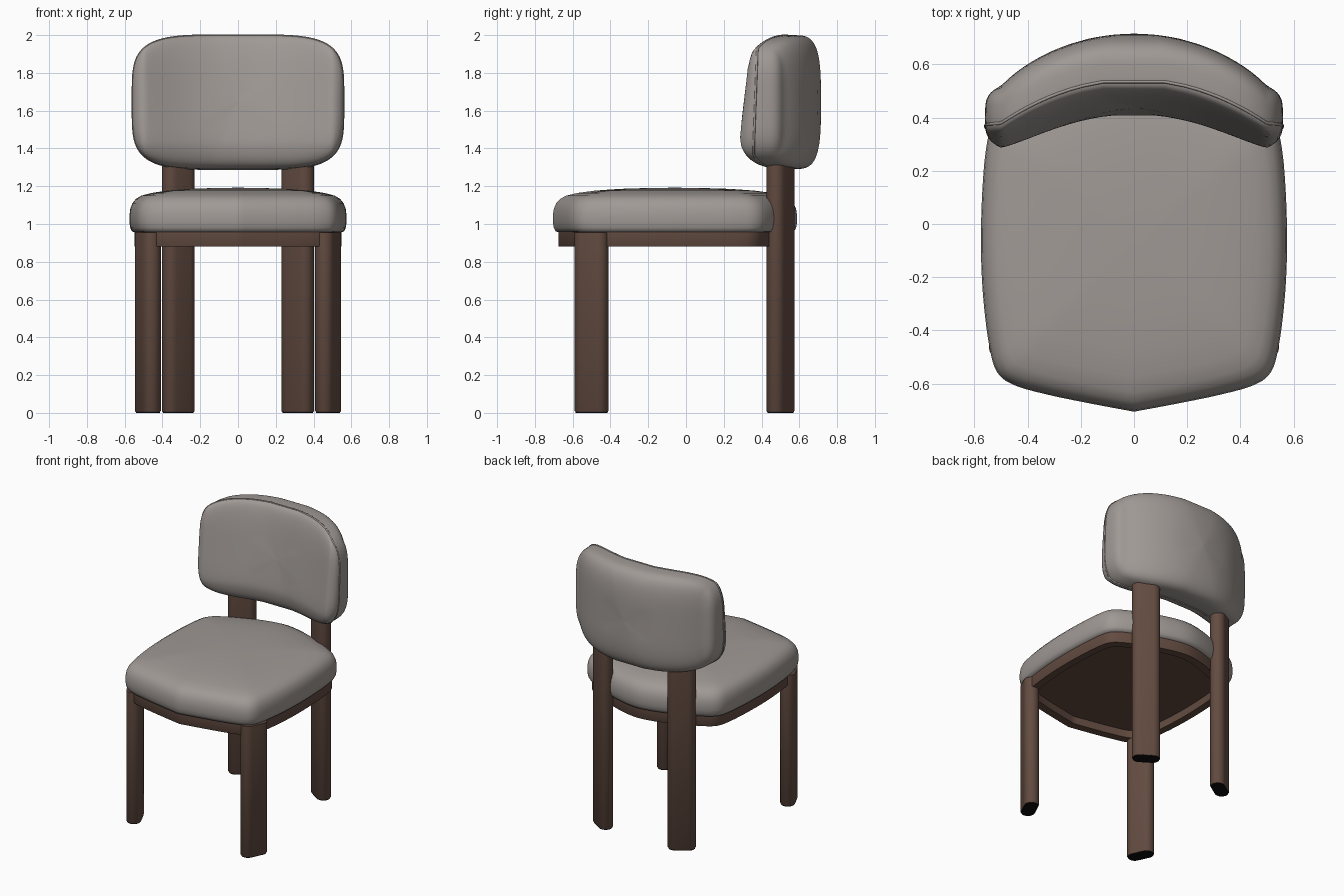
import bpy, bmesh, math
from mathutils import Vector

if "Cube" in bpy.data.objects:
    bpy.data.objects.remove(bpy.data.objects["Cube"])


def material(name, rgb):
    m = bpy.data.materials.new(name)
    m.diffuse_color = (*rgb, 1)
    m.use_nodes = True
    m.node_tree.nodes["Principled BSDF"].inputs["Base Color"].default_value = m.diffuse_color
    return m


FABRIC = material("warm grey fabric", (0.35, 0.32, 0.30))
WOOD = material("dark brown wood", (0.125, 0.072, 0.053))
BLACK = material("black foot pad", (0.004, 0.004, 0.004))


def loft(name, rings, mat, cyclic=False, angle=40):
    """Skin a list of equal-length point rings; ends are capped unless cyclic."""
    bm = bmesh.new()
    vs = [[bm.verts.new(p) for p in r] for r in rings]
    n = len(vs[0])
    pairs = list(zip(vs, vs[1:])) + ([(vs[-1], vs[0])] if cyclic else [])
    for a, b in pairs:
        for i in range(n):
            j = (i + 1) % n
            bm.faces.new((a[i], a[j], b[j], b[i]))
    if not cyclic:
        bm.faces.new(vs[0][::-1])
        bm.faces.new(vs[-1])
    bmesh.ops.remove_doubles(bm, verts=bm.verts, dist=1e-5)
    bmesh.ops.recalc_face_normals(bm, faces=bm.faces)
    me = bpy.data.meshes.new(name)
    bm.to_mesh(me)
    bm.free()
    ob = bpy.data.objects.new(name, me)
    bpy.context.collection.objects.link(ob)
    me.materials.append(mat)
    bpy.ops.object.select_all(action='DESELECT')
    ob.select_set(True)
    bpy.context.view_layer.objects.active = ob
    bpy.ops.object.shade_smooth_by_angle(angle=math.radians(angle))
    return ob


# Seat outline: right half from front point to back centre, smoothed and mirrored
HALF = [(0, -.705), (.16, -.675), (.32, -.642), (.45, -.605), (.515, -.555), (.545, -.45),
        (.567, -.27), (.575, -.08), (.57, .12), (.556, .28), (.53, .375), (.46, .435),
        (.32, .50), (.16, .56), (0, .588)]


def smooth_half(pts, sub=5):
    p = [Vector(q) for q in pts]
    p = [2 * p[0] - p[1]] + p + [Vector((-p[-2].x, p[-2].y))]
    out = []
    for a, b, c, d in zip(p, p[1:], p[2:], p[3:]):
        for k in range(sub):
            t = k / sub
            out.append(.5 * (2 * b + (c - a) * t + (2 * a - 5 * b + 4 * c - d) * t * t
                             + (3 * b - a - 3 * c + d) * t ** 3))
    return out + [p[-2]]


right = smooth_half(HALF)
OUTLINE = right + [Vector((-q.x, q.y)) for q in right[-2:0:-1]]
CY = -.06


def seat_ring(s, z):
    return [(q.x * s, CY + (q.y - CY) * s, z) for q in OUTLINE]


# Seat cushion
loft("seat_cushion", [seat_ring(s, z) for s, z in (
    (.94, .955), (.975, .96), (.992, .98), (1, 1.01), (1, 1.045), (.992, 1.08), (.972, 1.11),
    (.94, 1.133), (.89, 1.15), (.8, 1.164), (.65, 1.177), (.45, 1.186), (.2, 1.191),
    (.04, 1.192))], FABRIC, angle=60)

# Wooden apron ring and the panel inside it
loft("seat_frame", [seat_ring(.955, .885), seat_ring(.955, .965), seat_ring(.86, .965),
                    seat_ring(.86, .88), seat_ring(.95, .88)], WOOD, cyclic=True)
loft("seat_underside_panel", [seat_ring(.88, .935), seat_ring(.88, .962)], WOOD)


# Legs: oblong posts turned to follow the seat corners
def oblong(cx, cy, deg, z, length=.187, width=.1, inset=0, seg=12):
    a = math.radians(deg)
    r, h = width / 2 - inset, (length - width) / 2
    ring = []
    for end in (0, 1):
        for k in range(seg + 1):
            t = -math.pi / 2 + math.pi * (k / seg + end)
            x, y = (h if end == 0 else -h) + r * math.cos(t), r * math.sin(t)
            ring.append((cx + x * math.cos(a) - y * math.sin(a),
                         cy + x * math.sin(a) + y * math.cos(a), z))
    return ring


for side, label in ((1, "right"), (-1, "left")):
    for part, x, y, deg, top in (("front_leg", .477, -.5, 65, .955),
                                 ("back_leg", .316, .5, -33, 1.45)):
        place = (side * x, y, side * deg)
        loft(f"{part}_{label}", [oblong(*place, .005, inset=.004), oblong(*place, .01),
                                 oblong(*place, top)], WOOD)
        loft(f"{part}_pad_{label}", [oblong(*place, 0, inset=.005),
                                     oblong(*place, .005, inset=.005)], BLACK)


# Backrest: rounded pad bent around the sitter, thinner towards the top
def spow(v, e):
    return math.copysign(abs(v) ** e, v)


def back_point(s, w, phi):
    x = .56 * s * spow(math.cos(phi), .46)
    z = 1.645 + .355 * s * spow(math.sin(phi), .46)
    y = .56 - .65 * min(abs(x), .5) ** 2 + .155 * w
    if w < 0:
        y -= w * .075 * max(0, z - 1.42) / .5
    return (x, y, z)


STEPS, AROUND = 32, 96
rings = []
for i in range(STEPS + 1):
    a = math.pi * i / STEPS
    s = max(spow(math.sin(a), .5), .02) if 0 < i < STEPS else .02
    rings.append([back_point(s, spow(math.cos(a), .5), 2 * math.pi * (k + .5) / AROUND)
                  for k in range(AROUND)])
loft("backrest_cushion", rings, FABRIC, angle=60)

# Piped seam around the backrest edge
cu = bpy.data.curves.new("backrest_seam", 'CURVE')
cu.dimensions = '3D'
cu.bevel_depth = .006
cu.bevel_resolution = 2
sp = cu.splines.new('POLY')
sp.points.add(AROUND - 1)
for k, p in enumerate(sp.points):
    p.co = (*back_point(.995, -.25, 2 * math.pi * (k + .5) / AROUND), 1)
sp.use_cyclic_u = True
cu.materials.append(FABRIC)
bpy.context.collection.objects.link(bpy.data.objects.new("backrest_seam", cu))
